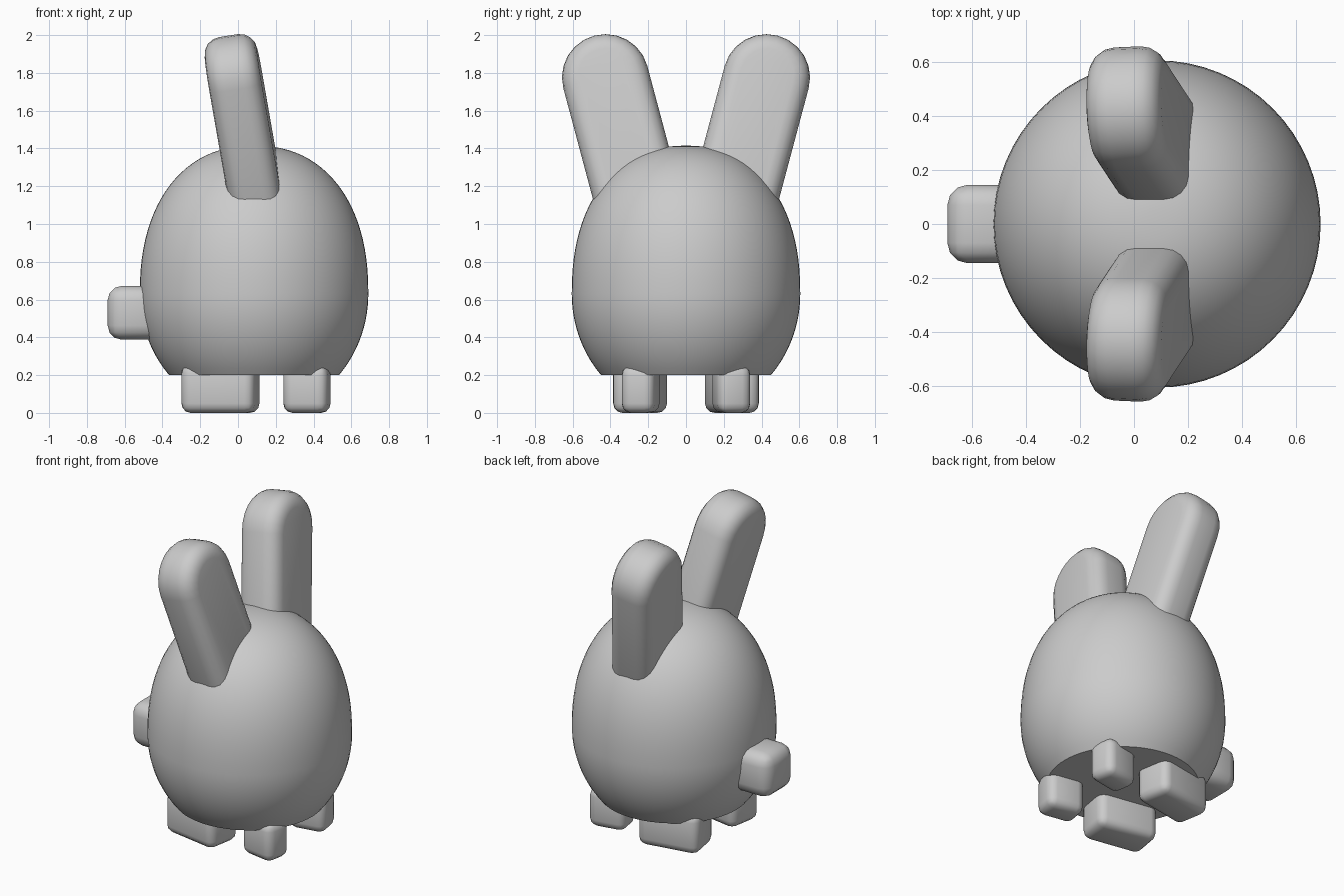
import bpy, bmesh, math
from mathutils import Matrix, Vector

if "Cube" in bpy.data.objects:
    bpy.data.objects.remove(bpy.data.objects["Cube"])


def finish(name, bm, bevel=0.0, segments=3, angle=40):
    """Turn a bmesh into a smooth-shaded, optionally bevelled object."""
    bmesh.ops.recalc_face_normals(bm, faces=bm.faces)
    mesh = bpy.data.meshes.new(name)
    bm.to_mesh(mesh)
    bm.free()
    ob = bpy.data.objects.new(name, mesh)
    bpy.context.collection.objects.link(ob)
    bpy.ops.object.select_all(action='DESELECT')
    ob.select_set(True)
    bpy.context.view_layer.objects.active = ob
    if bevel:
        mod = ob.modifiers.new("Round", 'BEVEL')
        mod.width = bevel
        mod.segments = segments
        mod.limit_method = 'ANGLE'
        mod.angle_limit = math.radians(40)
        bpy.ops.object.modifier_apply(modifier=mod.name)
    bpy.ops.object.shade_smooth_by_angle(angle=math.radians(angle))
    return ob


def rounded_box(name, centre, size, bevel, yaw=0.0):
    bm = bmesh.new()
    bmesh.ops.create_cube(bm, size=1)
    bmesh.ops.scale(bm, vec=size, verts=bm.verts)
    bmesh.ops.transform(bm, matrix=Matrix.Translation(centre) @ Matrix.Rotation(yaw, 4, 'Z'),
                        verts=bm.verts)
    return finish(name, bm, bevel)


# Body: egg-shaped lathe with a flat underside
R, MID, TOP, BASE = 0.605, 0.63, 1.415, 0.2
CX = 0.085
profile = [(0, BASE)]
for i in range(12):
    z = BASE + (MID - BASE) * i / 12
    profile.append((R * math.sqrt(1 - ((MID - z) / 0.643) ** 2), z))
for i in range(25):
    a = math.pi / 2 * i / 24
    k = 2 / 2.25
    profile.append((R * max(0, math.cos(a)) ** k if i < 24 else 0,
                    MID + (TOP - MID) * math.sin(a) ** k))
bm = bmesh.new()
verts = [bm.verts.new((CX + r, 0, z)) for r, z in profile]
edges = [bm.edges.new(p) for p in zip(verts, verts[1:])]
bmesh.ops.spin(bm, geom=verts + edges, cent=(CX, 0, 0), axis=(0, 0, 1),
               angle=math.tau, steps=64)
bmesh.ops.remove_doubles(bm, verts=bm.verts, dist=0.0005)
finish("body", bm)

# Ears: bevelled capsule slabs leaning outward and back
for side, label in ((1, "left"), (-1, "right")):
    up = Vector((-0.175, side * 0.267, 1)).normalized()
    thick = (Vector((1, 0, 0)) - up * up.x).normalized()
    wide = up.cross(thick)
    tip = Vector((-0.015, side * 0.425, 1.77))
    radius, half, length = 0.23, 0.14, 0.7
    bm = bmesh.new()
    ring = []
    for end in (0, 1):
        for i in range(13):
            a = math.pi * (i / 12 + end)
            p = tip + wide * radius * math.cos(a) + up * (radius * math.sin(a) - end * length)
            ring.append(bm.verts.new(p - thick * half))
    face = bm.faces.new(ring)
    new = bmesh.ops.extrude_face_region(bm, geom=[face])["geom"]
    bmesh.ops.translate(bm, vec=thick * 2 * half,
                        verts=[v for v in new if isinstance(v, bmesh.types.BMVert)])
    finish(label + "_ear", bm, 0.09, 4)

# Feet: rounded blocks with toes turned slightly outward
for side, label in ((1, "left"), (-1, "right")):
    yaw = side * math.radians(10)
    rounded_box(label + "_hind_foot", (-0.093, side * 0.243, 0.13),
                (0.395, 0.237, 0.26), 0.05, yaw)
    rounded_box(label + "_fore_foot", (0.365, side * 0.24, 0.125),
                (0.24, 0.178, 0.25), 0.05, yaw)

# Tail: rounded block at the back of the body
rounded_box("tail", (-0.54, 0, 0.53), (0.3, 0.29, 0.285), 0.075)
